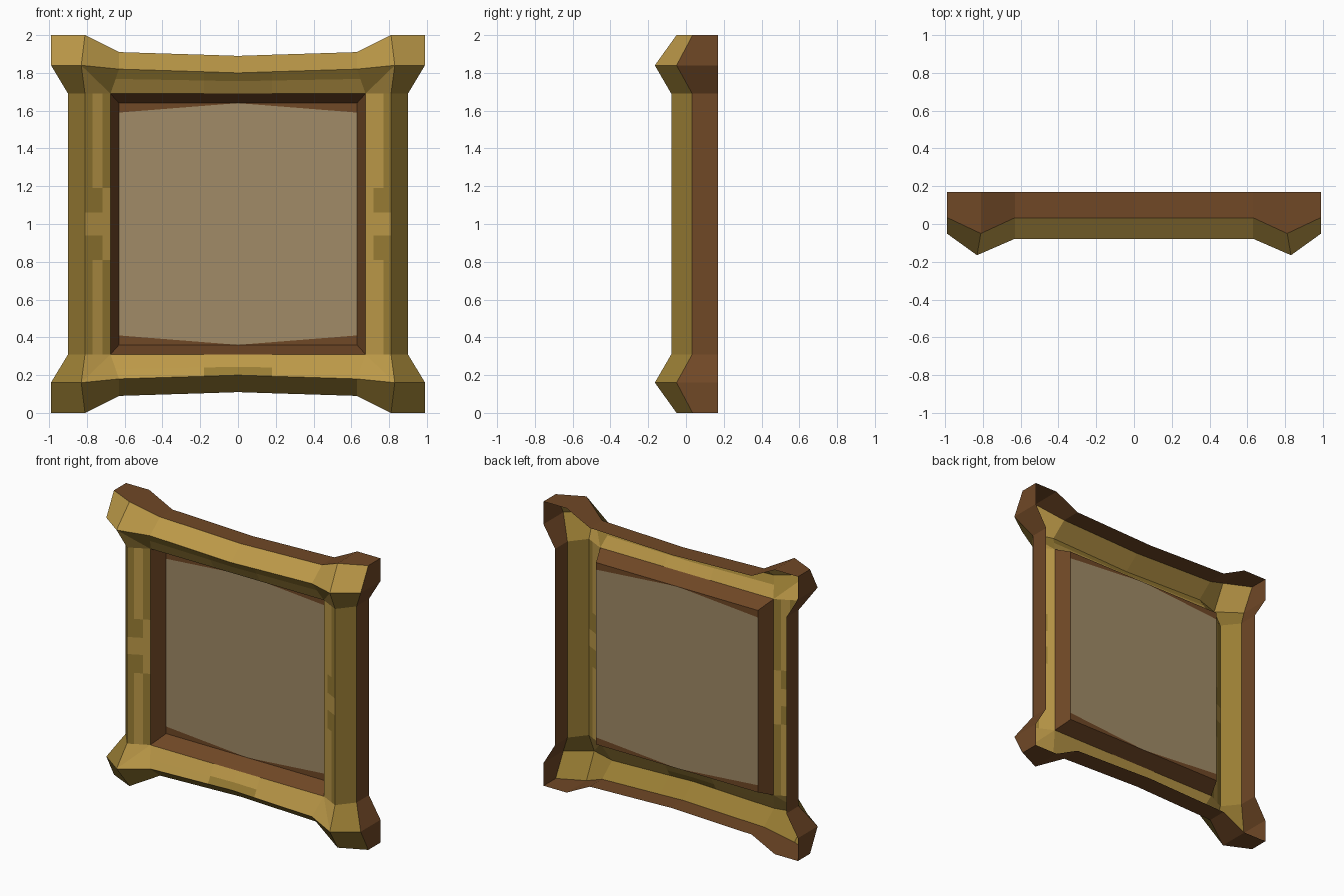
import bpy, bmesh

if "Cube" in bpy.data.objects:
    bpy.data.objects.remove(bpy.data.objects["Cube"])


def srgb(r, g, b):
    def lin(c):
        c /= 255
        return c / 12.92 if c <= 0.04045 else ((c + 0.055) / 1.055) ** 2.4
    return (lin(r), lin(g), lin(b), 1)


def material(name, rgb):
    m = bpy.data.materials.new(name)
    m.diffuse_color = srgb(*rgb)
    m.use_nodes = True
    m.node_tree.nodes["Principled BSDF"].inputs["Base Color"].default_value = m.diffuse_color
    return m


MATS = [material("light gold", (188, 153, 72)),
        material("aged gold", (153, 125, 52)),
        material("brown wood", (112, 72, 38)),
        material("tan canvas", (161, 139, 103))]
LIGHT, AGED, WOOD, CANVAS = range(4)
BACK, EDGE, RIDGE, INNER, SEAT = 0.17, 0.033, -0.078, -0.01, 0.10


def lerp(a, b, t):
    return tuple(p + (q - p) * t for p, q in zip(a, b))


def finish(bm, name):
    bmesh.ops.remove_doubles(bm, verts=bm.verts, dist=0.0005)
    bmesh.ops.recalc_face_normals(bm, faces=bm.faces)
    bm.normal_update()
    # gilded and canvas faces must look forward
    if sum(f.normal.y * f.calc_area() for f in bm.faces if f.material_index != WOOD) > 0:
        bmesh.ops.reverse_faces(bm, faces=bm.faces)
    me = bpy.data.meshes.new(name)
    bm.to_mesh(me)
    bm.free()
    for m in MATS:
        me.materials.append(m)
    ob = bpy.data.objects.new(name, me)
    bpy.context.collection.objects.link(ob)
    return ob


def side_profile(h, lip_h):
    o, r, i = (0.90, EDGE, h), (0.81, RIDGE, h), (0.675, INNER, h)
    return [(0.90, BACK, h), o, lerp(o, r, 0.45), r, lerp(r, i, 0.3),
            lerp(r, i, 0.68), i, (0.63, SEAT, lip_h)]


def rail_profile(x, outer, ridge, inner_x, lip_x):
    r, i = (x, RIDGE, ridge), (inner_x, INNER, 0.69)
    return [(x, BACK, outer), (x, EDGE, outer), r, lerp(r, i, 0.4), i,
            (lip_x, SEAT, 0.64)]


# Frame: one quarter described, then mirrored in x and z
bm = bmesh.new()
for sx in (1, -1):
    for sz in (1, -1):
        def face(pts, mat):
            f = bm.faces.new([bm.verts.new((sx * x, y, 1 + sz * z)) for x, y, z in pts])
            f.material_index = mat

        def strip(a, b, mats):
            for k, m in enumerate(mats):
                face([a[k], b[k], b[k + 1], a[k + 1]], m)

        # upright, with worn patches around the middle
        hs = [(0, 0), (0.06, 0.06), (0.19, 0.19), (0.69, 0.64)]
        patches = [[WOOD, AGED, AGED, LIGHT, LIGHT, LIGHT, WOOD],
                   [WOOD, AGED, AGED, AGED, AGED, LIGHT, WOOD],
                   [WOOD, AGED, AGED, AGED, LIGHT, LIGHT, WOOD]]
        if sx < 0:
            patches[2][5] = AGED
        for a, b, m in zip(hs, hs[1:], patches):
            strip(side_profile(*a), side_profile(*b), m)

        # bowed top or bottom rail
        rails = [rail_profile(0, 0.89, 0.80, 0, 0),
                 rail_profile(0.18, 0.896, 0.806, 0.18, 0.18),
                 rail_profile(0.63, 0.91, 0.82, 0.675, 0.63)]
        outer = AGED if sz < 0 else LIGHT
        worn = AGED if sz > 0 else LIGHT
        strip(rails[0], rails[1], [WOOD, outer, AGED, LIGHT, WOOD])
        strip(rails[1], rails[2], [WOOD, outer, worn, LIGHT, WOOD])

        # flared corner
        peak = (0.83, -0.165, 0.84)
        o = [(0.90, EDGE, 0.69), (0.99, -0.05, 0.84), (0.99, 0.035, 1.0),
             (0.81, -0.05, 1.0), (0.63, EDGE, 0.91)]
        r1, r2, inner = (0.81, RIDGE, 0.69), (0.63, RIDGE, 0.82), (0.675, INNER, 0.69)
        face([o[0], o[1], peak, r1], AGED)
        face([o[1], o[2], o[3], peak], outer)
        face([o[3], o[4], r2, peak], outer)
        face([r1, peak, inner], LIGHT)
        face([peak, r2, inner], worn)
        for a, b in zip(o, o[1:]):
            face([a, b, (b[0], BACK, b[2]), (a[0], BACK, a[2])], WOOD)

        # thin wedge of wood beside the canvas
        face([(0, SEAT, 0.64), (0.63, SEAT, 0.64), (0.63, SEAT, 0.59)], WOOD)
finish(bm, "frame")

# Canvas panel with peaked top and bottom edges
bm = bmesh.new()
f = bm.faces.new([bm.verts.new((x, SEAT, 1 + z)) for x, z in
                  ((-0.63, -0.59), (0, -0.64), (0.63, -0.59),
                   (0.63, 0.59), (0, 0.64), (-0.63, 0.59))])
f.material_index = CANVAS
finish(bm, "canvas_panel")
